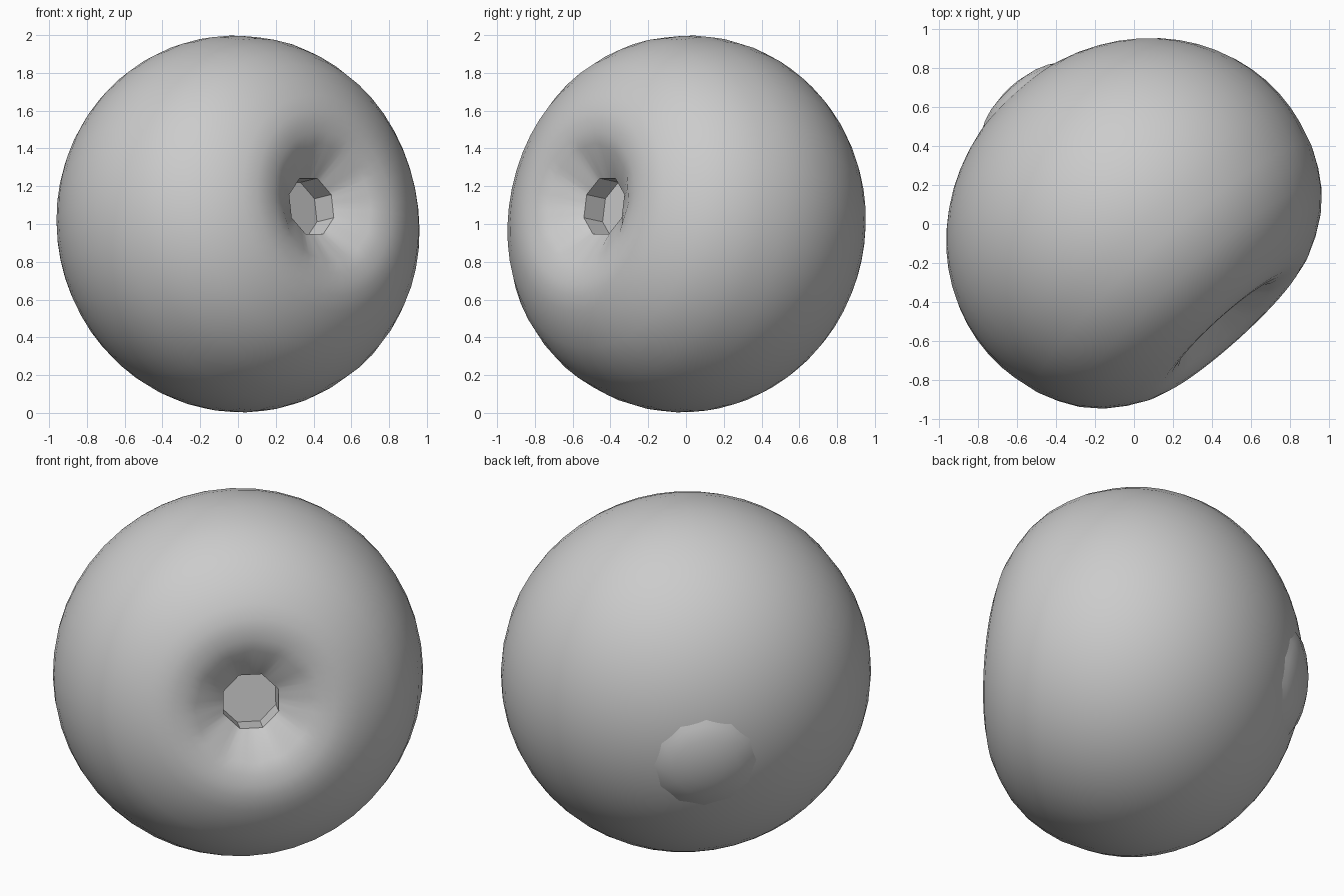
import bpy, bmesh, math
from mathutils import Vector

if "Cube" in bpy.data.objects:
    bpy.data.objects.remove(bpy.data.objects["Cube"])

# Symmetry axis of the whole shape, pointing out of the socket
AXIS = Vector((0.66, -0.735, 0.16)).normalized()

grey = bpy.data.materials.new("grey")
grey.diffuse_color = (0.6, 0.6, 0.6, 1)
grey.use_nodes = True
grey.node_tree.nodes["Principled BSDF"].inputs["Base Color"].default_value = grey.diffuse_color


def ring_radius(r, angle, sides, phase):
    """Radius of a regular polygon at an angle (sides = 0 gives a circle)."""
    if not sides:
        return r
    step = 2 * math.pi / sides
    local = (angle - phase) % step - step / 2
    return r * math.cos(step / 2) / math.cos(local)


def lathe(name, profile, segments):
    """Spin (radius, height, polygon sides, phase) rings about the axis."""
    bm = bmesh.new()
    rings = []
    for r, h, sides, phase in profile:
        ring = []
        for i in range(segments):
            a = 2 * math.pi * i / segments
            q = ring_radius(r, a, sides, phase)
            ring.append(bm.verts.new((q * math.cos(a), q * math.sin(a), h)))
        rings.append(ring)
    for low, high in zip(rings, rings[1:]):
        for i in range(segments):
            j = (i + 1) % segments
            bm.faces.new((low[i], low[j], high[j], high[i]))
    bm.faces.new(rings[0][::-1])
    bm.faces.new(rings[-1])
    mesh = bpy.data.meshes.new(name)
    bm.to_mesh(mesh)
    bm.free()
    mesh.materials.append(grey)
    ob = bpy.data.objects.new(name, mesh)
    bpy.context.collection.objects.link(ob)
    ob.rotation_mode = 'QUATERNION'
    ob.rotation_quaternion = AXIS.to_track_quat('Z', 'Y')
    ob.location = (0, 0, 1)
    bpy.ops.object.select_all(action='DESELECT')
    ob.select_set(True)
    bpy.context.view_layer.objects.active = ob
    bpy.ops.object.shade_smooth_by_angle(angle=math.radians(29))
    return ob


# Body: rounded back, flattened and slightly dented front
profile = []
for k in range(1, 17):
    t = math.radians(-90 + k * 6)
    profile.append((math.cos(t), 0.91 * math.sin(t), 0, 0))
profile += [(r, h, 0, 0) for r, h in (
    (0.98, 0.18), (0.945, 0.31), (0.90, 0.405), (0.84, 0.50), (0.76, 0.585),
    (0.67, 0.65), (0.58, 0.70), (0.50, 0.725), (0.44, 0.73), (0.38, 0.723))]

# Socket: twelve-sided funnel, then an eight-sided hole with a flat floor
turn = math.radians(22.5)
profile += [(0.32, 0.705, 12, 0), (0.162, 0.59, 8, turn), (0.162, 0.455, 8, turn)]
lathe("body", profile, 48)

# Back bump: shallow dome opposite the socket
dome = [(0.03, -0.947), (0.10, -0.941), (0.18, -0.922), (0.25, -0.893), (0.31, -0.85)]
lathe("back_bump", [(r, h, 0, 0) for r, h in dome], 12)
bump = bpy.data.objects["back_bump"].data
bump.flip_normals()
